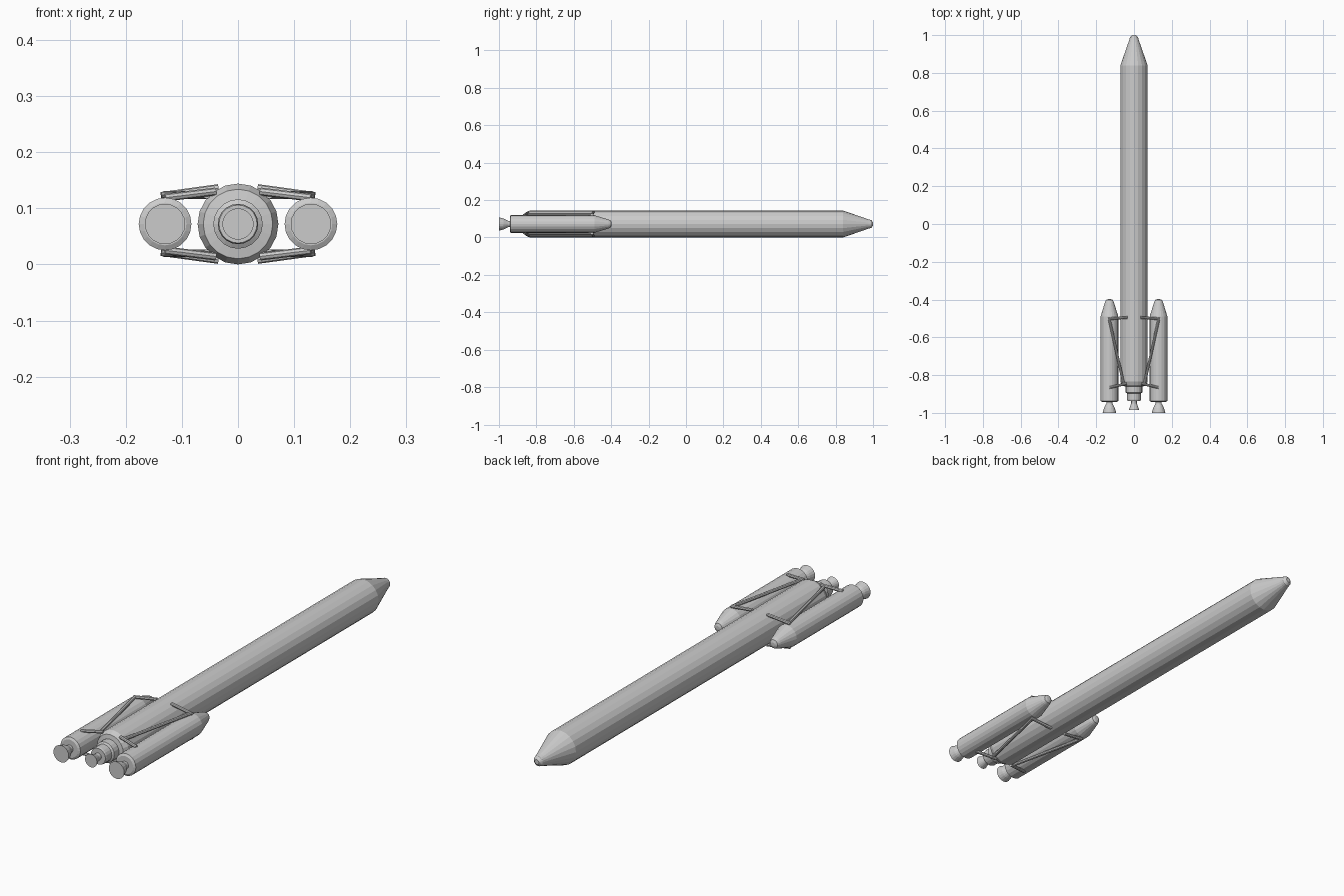
import bpy, bmesh
from math import sin, cos, pi
from mathutils import Vector

if "Cube" in bpy.data.objects:
    bpy.data.objects.remove(bpy.data.objects["Cube"])

ZC = 0.072


def lathe(name, profile, x=0.0, sides=20):
    """Revolve (radius, y) points round a lengthwise axis, with capped ends."""
    bm = bmesh.new()
    rings = []
    for r, y in profile:
        rings.append([bm.verts.new((x + r * cos(2 * pi * i / sides), y,
                                    ZC + r * sin(2 * pi * i / sides)))
                      for i in range(sides)])
    for a, b in zip(rings, rings[1:]):
        for i in range(sides):
            j = (i + 1) % sides
            bm.faces.new((a[i], a[j], b[j], b[i]))
    bm.faces.new(rings[0])
    bm.faces.new(rings[-1])
    bmesh.ops.recalc_face_normals(bm, faces=bm.faces)
    me = bpy.data.meshes.new(name)
    bm.to_mesh(me)
    bm.free()
    ob = bpy.data.objects.new(name, me)
    bpy.context.collection.objects.link(ob)
    return ob


def strut(name, a, b, r=0.007):
    """Eight-sided rod between two points."""
    a, b = Vector(a), Vector(b)
    d = b - a
    bpy.ops.mesh.primitive_cylinder_add(vertices=8, radius=r, depth=d.length,
                                        location=(a + b) / 2)
    ob = bpy.context.object
    ob.name = name
    ob.rotation_euler = d.to_track_quat('Z', 'Y').to_euler()


# Core stage with nose cone and stepped engine bay
lathe("core_body", [(0.034, -0.937), (0.036, -0.93), (0.036, -0.897),
                    (0.044, -0.892), (0.044, -0.86), (0.062, -0.857),
                    (0.072, -0.835), (0.072, 0.84), (0.025, 0.975),
                    (0.021, 0.99), (0.010, 1.0)])
lathe("core_nozzle", [(0.028, -0.985), (0.015, -0.95), (0.015, -0.93)])

for side, s in (("left", -1), ("right", 1)):
    # Side boosters
    x = s * 0.13
    lathe(side + "_booster", [(0.038, -0.942), (0.047, -0.937), (0.047, -0.49),
                              (0.024, -0.415), (0.018, -0.402), (0.008, -0.398)], x)
    lathe(side + "_booster_nozzle", [(0.036, -1.0), (0.029, -0.975),
                                     (0.016, -0.95), (0.016, -0.935)], x)
    # Attachment struts above and below
    for level, t in (("upper", 1), ("lower", -1)):
        def p(px, y, h):
            return (s * px, y, ZC + t * h)
        tag = side + "_" + level
        strut(tag + "_front_strut", p(0.035, -0.495, 0.064), p(0.137, -0.502, 0.050))
        strut(tag + "_diagonal_strut", p(0.131, -0.503, 0.052), p(0.056, -0.842, 0.052))
        strut(tag + "_rear_strut", p(0.040, -0.845, 0.058), p(0.130, -0.866, 0.047))
